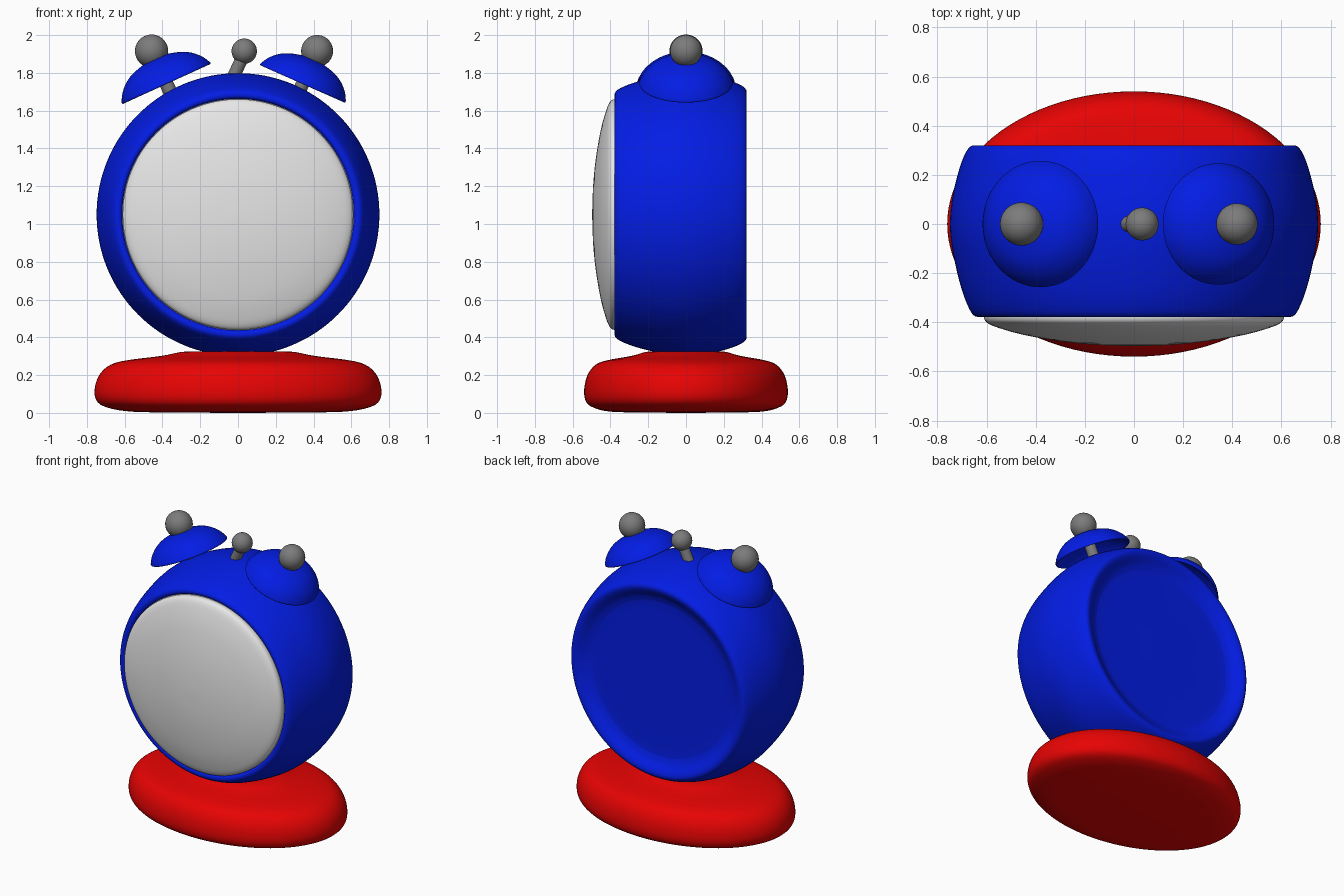
import bpy, bmesh, math
from mathutils import Vector, Matrix

if "Cube" in bpy.data.objects:
    bpy.data.objects.remove(bpy.data.objects["Cube"])


def material(name, rgb):
    m = bpy.data.materials.new(name)
    m.diffuse_color = (*rgb, 1)
    m.use_nodes = True
    m.node_tree.nodes["Principled BSDF"].inputs["Base Color"].default_value = m.diffuse_color
    return m


BLUE = material("blue", (0.001, 0.012, 0.78))
RED = material("red", (0.8, 0.001, 0.001))
WHITE = material("off_white", (0.8, 0.8, 0.8))
GREY = material("grey", (0.2, 0.2, 0.2))


def smooth_profile(pts, steps=3):
    """Catmull-Rom resampling of a (radius, height) profile."""
    p = [Vector(q) for q in pts]
    p = [p[0]] + p + [p[-1]]
    out = []
    for i in range(1, len(p) - 2):
        a, b, c, d = p[i - 1:i + 3]
        for k in range(steps):
            t = k / steps
            out.append(0.5 * (2 * b + (c - a) * t + (2 * a - 5 * b + 4 * c - d) * t * t
                              + (3 * b - a - 3 * c + d) * t ** 3))
    return out + [p[-1]]


def finish(name, bm, mat, matrix, angle=50):
    bmesh.ops.recalc_face_normals(bm, faces=bm.faces)
    me = bpy.data.meshes.new(name)
    bm.to_mesh(me)
    bm.free()
    me.materials.append(mat)
    ob = bpy.data.objects.new(name, me)
    bpy.context.collection.objects.link(ob)
    ob.matrix_world = matrix
    bpy.ops.object.select_all(action='DESELECT')
    ob.select_set(True)
    bpy.context.view_layer.objects.active = ob
    bpy.ops.object.shade_smooth_by_angle(angle=math.radians(angle))
    return ob


def lathe(name, pts, mat, matrix, seg=96, steps=3):
    """Revolve a profile that starts and ends on the axis."""
    bm = bmesh.new()
    rings = []
    for r, h in smooth_profile(pts, steps):
        if r < 1e-4:
            rings.append([bm.verts.new((0, 0, h))])
        else:
            rings.append([bm.verts.new((r * math.cos(2 * math.pi * i / seg),
                                        r * math.sin(2 * math.pi * i / seg), h)) for i in range(seg)])
    for a, b in zip(rings, rings[1:]):
        for i in range(seg):
            j = (i + 1) % seg
            if len(a) == 1:
                bm.faces.new((a[0], b[i], b[j]))
            elif len(b) == 1:
                bm.faces.new((a[i], a[j], b[0]))
            else:
                bm.faces.new((a[i], a[j], b[j], b[i]))
    return finish(name, bm, mat, matrix)


def ball(name, pos, r):
    bm = bmesh.new()
    bmesh.ops.create_uvsphere(bm, u_segments=32, v_segments=20, radius=r)
    finish(name, bm, GREY, Matrix.Translation(pos))


def rod(name, a, b, r1, r2):
    a, b = Vector(a), Vector(b)
    bm = bmesh.new()
    bmesh.ops.create_cone(bm, cap_ends=True, segments=24, radius1=r1, radius2=r2, depth=(b - a).length)
    rot = (b - a).to_track_quat('Z', 'Y').to_matrix().to_4x4()
    finish(name, bm, GREY, Matrix.Translation((a + b) / 2) @ rot)


# Oval base
base = [(0, 0), (0.45, 0.003), (0.60, 0.01), (0.69, 0.028), (0.742, 0.055), (0.76, 0.105),
        (0.747, 0.175), (0.71, 0.23), (0.65, 0.265), (0.55, 0.284), (0.44, 0.297),
        (0.37, 0.308), (0.31, 0.321), (0.24, 0.325), (0, 0.325)]
lathe("base", base, RED, Matrix.Diagonal((1, 0.71, 1, 1)))

# Clock body: barrel with rounded rims and a shallow dished back
axis = Matrix.Translation((0, 0, 1.05)) @ Matrix.Rotation(-math.pi / 2, 4, 'X')
body = [(0, -0.35), (0.59, -0.35), (0.612, -0.358), (0.622, -0.374), (0.645, -0.376), (0.668, -0.35),
        (0.70, -0.27), (0.73, -0.15), (0.748, -0.03), (0.742, 0.09), (0.715, 0.21), (0.69, 0.28),
        (0.667, 0.314), (0.643, 0.32), (0.615, 0.308), (0.585, 0.287), (0.55, 0.273),
        (0.48, 0.268), (0, 0.268)]
lathe("clock_body", body, BLUE, axis, 128)

# Domed dial
dial = [(0, -0.345), (0.6, -0.345), (0.609, -0.36), (0.609, -0.387), (0.593, -0.405), (0.55, -0.423),
        (0.45, -0.451), (0.3, -0.477), (0.15, -0.492), (0, -0.497)]
lathe("dial", dial, WHITE, axis, 128)

# Two hollow bells, each with a stem and a knob
bell = [(0, 0.145), (0.06, 0.141), (0.14, 0.119), (0.19, 0.091), (0.23, 0.052), (0.253, 0.014),
        (0.257, 0.0), (0.248, -0.002), (0.225, 0.03), (0.18, 0.068), (0.13, 0.095), (0, 0.118)]
for side, centre, d, s in (("left", (-0.38, 0, 1.745), (-0.415, 0, 0.91), 1.0),
                           ("right", (0.343, 0, 1.745), (0.405, 0, 0.914), 0.96)):
    c, d = Vector(centre), Vector(d).normalized()
    rot = d.to_track_quat('Z', 'Y').to_matrix().to_4x4()
    lathe(side + "_bell", bell, BLUE, Matrix.Translation(c) @ rot @ Matrix.Scale(s, 4), 64)
    rod(side + "_bell_stem", c - d * 0.15, c + d * 0.13, 0.037 * s, 0.037 * s)
    ball(side + "_bell_knob", c + d * 0.187, 0.088 * s)

# Hammer between the bells
rod("hammer_handle", (-0.04, 0, 1.745), (0.027, 0, 1.89), 0.034, 0.034)
ball("hammer_head", (0.033, 0, 1.915), 0.067)
